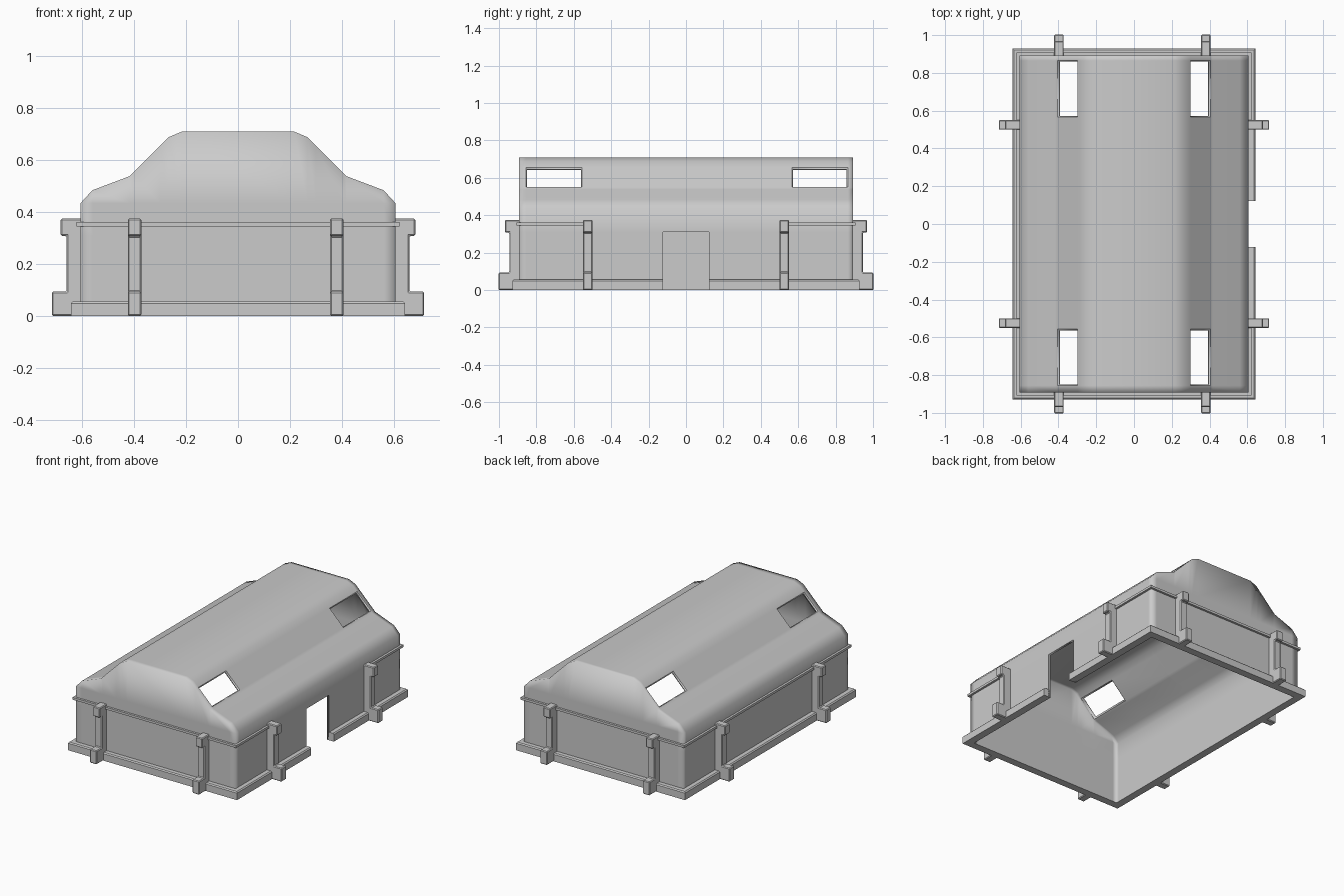
import bpy, bmesh
from mathutils import Vector

if "Cube" in bpy.data.objects:
    bpy.data.objects.remove(bpy.data.objects["Cube"])

X, Y = 0.606, 0.892          # outer wall half sizes
DOOR_Y, DOOR_Z = 0.123, 0.31


def make_object(name, bm):
    mesh = bpy.data.meshes.new(name)
    bm.to_mesh(mesh)
    bm.free()
    ob = bpy.data.objects.new(name, mesh)
    bpy.context.collection.objects.link(ob)
    return ob


def face(bm, pts):
    return bm.faces.new([bm.verts.new(p) for p in pts])


# Shell: gabled profile lofted along y, with closed ends
half = [(X, 0), (X, DOOR_Z), (X, 0.433), (0.56, 0.483), (0.417, 0.537),
        (0.404, 0.55), (0.299, 0.655), (0.267, 0.687), (0.217, 0.708)]
profile = half + [(-x, z) for x, z in reversed(half)]
windows = [(-0.855, -0.557), (-0.137, 0.160), (0.566, 0.865)]
stations = sorted([-Y, Y, -DOOR_Y, DOOR_Y] + [y for w in windows for y in w])

bm = bmesh.new()
openings, door = [], None
for (x0, z0), (x1, z1) in zip(profile, profile[1:]):
    for y0, y1 in zip(stations, stations[1:]):
        f = face(bm, [(x0, y0, z0), (x0, y1, z0), (x1, y1, z1), (x1, y0, z1)])
        if (y0, y1) in windows and {z0, z1} == {0.55, 0.655}:
            openings.append(f)
        if y0 == -DOOR_Y and x0 > 0 and z0 == 0:
            door = f
# End walls, in columns under the profile points
roof = profile[2:-2]
for y in (-Y, Y):
    for (x0, z0), (x1, z1) in zip(roof, roof[1:]):
        for a, b in ((0, DOOR_Z), (DOOR_Z, 0.433)):
            face(bm, [(x0, y, a), (x1, y, a), (x1, y, b), (x0, y, b)])
        top = [(x0, y, 0.433), (x1, y, 0.433)]
        if z1 > 0.433:
            top.append((x1, y, z1))
        if z0 > 0.433:
            top.append((x0, y, z0))
        face(bm, top)
bmesh.ops.remove_doubles(bm, verts=bm.verts, dist=0.0005)
bmesh.ops.recalc_face_normals(bm, faces=bm.faces)
# Door and recessed window openings
for f in openings:
    for e in f.edges:
        e.smooth = False
bmesh.ops.inset_individual(bm, faces=openings, thickness=0.008, depth=-0.008)
bmesh.ops.delete(bm, geom=openings + [door], context='FACES')
for f in bm.faces:
    f.smooth = True
for e in bm.edges:
    if e.is_boundary:
        e.smooth = False
shell = make_object("building_shell", bm)
solid = shell.modifiers.new("thickness", 'SOLIDIFY')
solid.thickness = 0.016
solid.offset = -1
solid.use_even_offset = True


# Mouldings swept round the walls, open on the door side between +-gap
def moulding(name, section, gap):
    path = [((X, gap), (1, 0)), ((X, Y), (1, 1)), ((-X, Y), (-1, 1)),
            ((-X, -Y), (-1, -1)), ((X, -Y), (1, -1)), ((X, -gap), (1, 0))]
    bm = bmesh.new()
    rings = [[bm.verts.new((p[0] + o[0] * d, p[1] + o[1] * d, z)) for d, z in section]
             for p, o in path]
    n = len(section)
    for a, b in zip(rings, rings[1:]):
        for i in range(n):
            j = (i + 1) % n
            bm.faces.new([a[i], a[j], b[j], b[i]])
    bm.faces.new(rings[0])
    bm.faces.new(rings[-1])
    bmesh.ops.recalc_face_normals(bm, faces=bm.faces)
    return make_object(name, bm)


moulding("base_trim", [(-0.016, 0), (0.036, 0), (0.036, 0.048), (0.029, 0.055),
                       (-0.005, 0.055)], DOOR_Y)
moulding("wall_belt", [(-0.005, 0.344), (0.015, 0.344), (0.015, 0.36),
                       (-0.005, 0.36)], 0.525)


# Buttresses: side profile extruded sideways
buttress_profile = [(-0.005, 0), (0.11, 0), (0.11, 0.093), (0.053, 0.093),
                    (0.053, 0.307), (0.076, 0.307), (0.076, 0.374), (-0.005, 0.374)]


def buttress(name, pos, out):
    out = Vector(out)
    side = Vector((-out.y, out.x, 0))
    bm = bmesh.new()
    pts = [Vector(pos) + out * d - side * 0.026 + Vector((0, 0, z))
           for d, z in buttress_profile]
    f = face(bm, pts)
    ext = bmesh.ops.extrude_face_region(bm, geom=[f])
    bmesh.ops.translate(bm, vec=side * 0.052,
                        verts=[v for v in ext["geom"] if isinstance(v, bmesh.types.BMVert)])
    bmesh.ops.recalc_face_normals(bm, faces=bm.faces)
    ob = make_object(name, bm)
    bev = ob.modifiers.new("bevel", 'BEVEL')
    bev.width = 0.005
    bev.segments = 1


for s, label in ((-1, "a"), (1, "b")):
    for y in (-0.525, 0.525):
        buttress("side_buttress_" + label, (s * X, y, 0), (s, 0, 0))
    for x in (-0.398, 0.38):
        buttress("end_buttress_" + label, (x, s * Y, 0), (0, s, 0))
